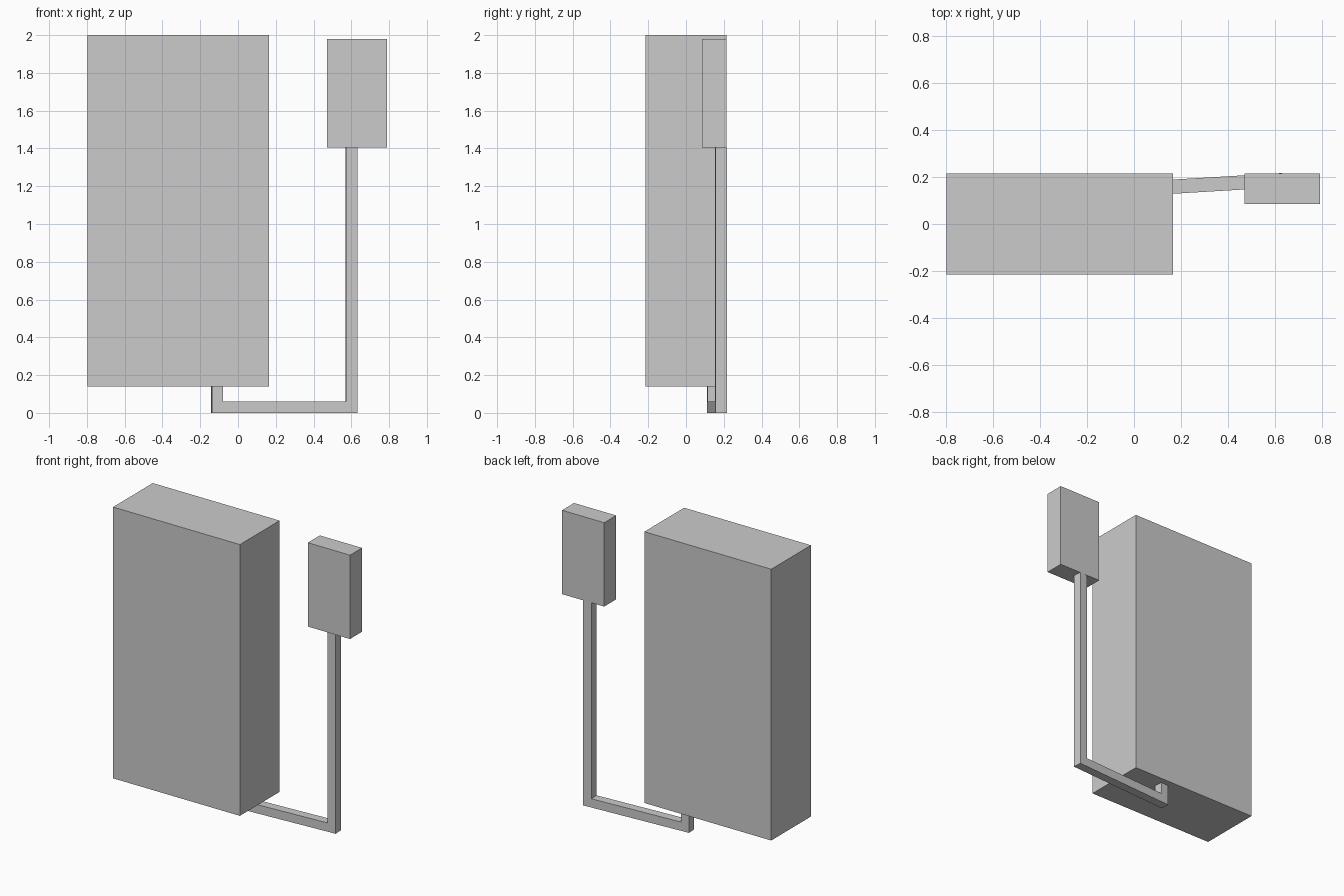
import bpy, bmesh
from mathutils import Vector

if "Cube" in bpy.data.objects:
    bpy.data.objects.remove(bpy.data.objects["Cube"])


def box(name, lo, hi):
    bm = bmesh.new()
    bmesh.ops.create_cube(bm, size=1)
    lo, hi = Vector(lo), Vector(hi)
    for v in bm.verts:
        v.co = (lo + hi) / 2 + v.co * (hi - lo)
    return finish(name, bm)


def finish(name, bm):
    bmesh.ops.recalc_face_normals(bm, faces=bm.faces)
    mesh = bpy.data.meshes.new(name)
    bm.to_mesh(mesh)
    bm.free()
    obj = bpy.data.objects.new(name, mesh)
    bpy.context.collection.objects.link(obj)
    return obj


# Large cabinet and small raised box
box("main_cabinet", (-0.797, -0.215, 0.14), (0.165, 0.215, 2.0))
box("small_box", (0.47, 0.085, 1.405), (0.79, 0.215, 1.98))

# Square conduit: U outline in a slightly skewed vertical plane, extruded to thickness
start, end = Vector((-0.11, 0.142, 0)), Vector((0.60, 0.1845, 0))
run = (end - start).length
along = (end - start).normalized()
side = Vector((-along.y, along.x, 0))
h = 0.03
outline = [(-h, 0.14), (-h, 0), (run + h, 0), (run + h, 1.405),
           (run - h, 1.405), (run - h, 2 * h), (h, 2 * h), (h, 0.14)]
bm = bmesh.new()
face = bm.faces.new([bm.verts.new(start + along * s - side * h + Vector((0, 0, z)))
                     for s, z in outline])
ext = bmesh.ops.extrude_face_region(bm, geom=[face], use_keep_orig=True)
bmesh.ops.translate(bm, vec=side * 2 * h,
                    verts=[g for g in ext["geom"] if isinstance(g, bmesh.types.BMVert)])
finish("conduit", bm)
